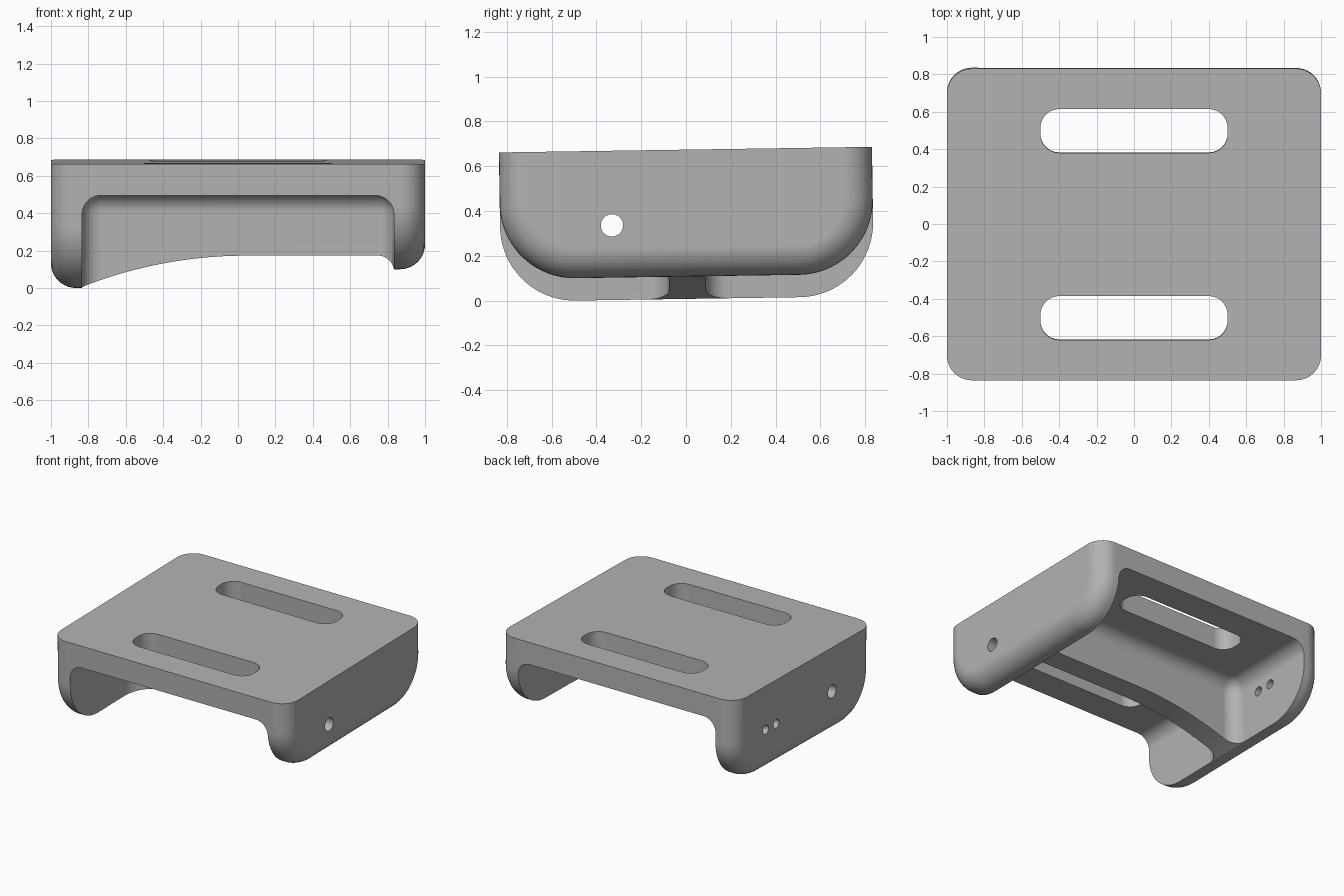
import bpy, bmesh, math
from mathutils import Matrix

if "Cube" in bpy.data.objects:
    bpy.data.objects.remove(bpy.data.objects["Cube"], do_unlink=True)

U = 1 / 6            # base unit: wall thickness
HALF_Y = 5 * U
TOP = 4 * U
CEILING = 3 * U
FILLET = 0.8 * U     # outer end fillet
CORNER = 2 * U       # big round of the leg outline

grey = bpy.data.materials.new("matte_grey")
grey.use_nodes = True
colour = (0.45, 0.45, 0.45, 1)
grey.diffuse_color = colour
grey.node_tree.nodes["Principled BSDF"].inputs["Base Color"].default_value = colour


def make_object(name, bm):
    bmesh.ops.recalc_face_normals(bm, faces=bm.faces)
    mesh = bpy.data.meshes.new(name)
    bm.to_mesh(mesh)
    bm.free()
    mesh.materials.append(grey)
    obj = bpy.data.objects.new(name, mesh)
    bpy.context.collection.objects.link(obj)
    return obj


def arc(cx, cz, r, start, end, steps):
    angles = [math.radians(start + (end - start) * i / steps) for i in range(steps + 1)]
    return [(cx + r * math.cos(a), cz + r * math.sin(a)) for a in angles]


def outline(inset, bottom):
    """Leg outline in y and z: square top, rounded bottom corners."""
    cy, cz = HALF_Y - CORNER, bottom + CORNER
    r = CORNER - inset
    return ([(-HALF_Y + inset, TOP)] + arc(-cy, cz, r, 180, 270, 20)
            + arc(cy, cz, r, 270, 360, 20) + [(HALF_Y - inset, TOP)])


def loft(sections):
    bm = bmesh.new()
    rings = [[bm.verts.new((x, y, z)) for y, z in pts] for x, pts in sections]
    for a, b in zip(rings, rings[1:]):
        for i in range(len(a)):
            j = (i + 1) % len(a)
            bm.faces.new((a[i], a[j], b[j], b[i]))
    bm.faces.new(rings[0])
    bm.faces.new(rings[-1])
    return bm


def rounded_box(name, low, high, radius, vertical_only=False):
    bm = bmesh.new()
    bmesh.ops.create_cube(bm, size=1)
    for v in bm.verts:
        v.co = [(l + h) / 2 + c * (h - l) for l, h, c in zip(low, high, v.co)]
    edges = [e for e in bm.edges if not vertical_only
             or abs(e.verts[0].co.z - e.verts[1].co.z) > 0.01]
    bmesh.ops.bevel(bm, geom=edges, offset=radius, segments=10, profile=0.5,
                    affect='EDGES')
    return make_object(name, bm)


def pin(name, x, y, z, radius, length):
    bm = bmesh.new()
    bmesh.ops.create_cone(bm, cap_ends=True, segments=32, radius1=radius,
                          radius2=radius, depth=length,
                          matrix=Matrix.Translation((x, y, z))
                          @ Matrix.Rotation(math.pi / 2, 4, 'Y'))
    return make_object(name, bm)


# Solid body with rounded ends, one leg shorter than the other
short = 0.6 * U
sections = []
for side, bottom in ((-1, 0), (1, short)):
    end = []
    for i in range(11):
        t = math.pi / 2 * i / 10
        x = side * (1 - FILLET + FILLET * math.cos(t))
        end.append((x, outline(FILLET * (1 - math.sin(t)), bottom)))
    end.append((side * 0.82, outline(0, bottom)))
    sections += end if side < 0 else end[::-1]
body = make_object("bracket_body", loft(sections))

# Pockets either side of the cross rib, and mounting slots in the top plate
cutters = []
for s, word in ((-1, "front"), (1, "back")):
    y0, y1 = sorted((s * U / 2, s * 1.2))
    cutters.append(rounded_box(word + "_pocket_cutter", (-5 * U, y0, -0.4),
                               (5 * U, y1, CEILING), 0.1))
    y0, y1 = sorted((s * 0.383, s * 0.617))
    cutters.append(rounded_box(word + "_slot_cutter", (-0.5, y0, 0.4),
                               (0.5, y1, 0.9), 0.1, True))

# Curved underside of the cross rib
run = 0.88
big = (run ** 2 + U ** 2) / (2 * U)
sweep = math.degrees(math.asin((run + 0.05) / big))
curve = arc(run - 5 * U, U - big, big, 90 + sweep, 90, 24)
curve += arc(4.5 * U, U / 2, U / 2, 90, 0, 12)
curve += [(5 * U, -0.3), (curve[0][0], -0.3)]
bm = bmesh.new()
face = bm.faces.new([bm.verts.new((x, -1, z)) for x, z in curve])
new = bmesh.ops.extrude_face_region(bm, geom=[face])["geom"]
bmesh.ops.translate(bm, vec=(0, 2, 0),
                    verts=[v for v in new if isinstance(v, bmesh.types.BMVert)])
cutters.append(make_object("rib_underside_cutter", bm))

# Hole through both legs, and a pair of small holes in the long leg
cutters.append(pin("cross_hole_cutter", 0, -2 * U, 2 * U, 0.05, 3))
for y in (0.34, 0.465):
    cutters.append(pin("small_hole_cutter", -0.9, y, 2 * U, 0.034, 0.4))

bpy.ops.object.select_all(action='DESELECT')
bpy.context.view_layer.objects.active = body
body.select_set(True)
for cutter in cutters:
    cutter.hide_render = True
    mod = body.modifiers.new("cut", 'BOOLEAN')
    mod.operation = 'DIFFERENCE'
    mod.solver = 'EXACT'
    mod.object = cutter
    bpy.ops.object.modifier_apply(modifier=mod.name)
    bpy.data.objects.remove(cutter, do_unlink=True)

# Slight backward tilt, standing on the ground
body.data.transform(Matrix.Rotation(math.radians(0.86), 4, 'X'))
lowest = min(v.co.z for v in body.data.vertices)
ys = [v.co.y for v in body.data.vertices]
body.data.transform(Matrix.Translation((0, -(min(ys) + max(ys)) / 2, -lowest)))

# Smooth fillets with flat faces kept crisp
bpy.ops.object.shade_smooth_by_angle(angle=math.radians(30))
normals = body.modifiers.new("flat_face_normals", 'WEIGHTED_NORMAL')
normals.keep_sharp = True
